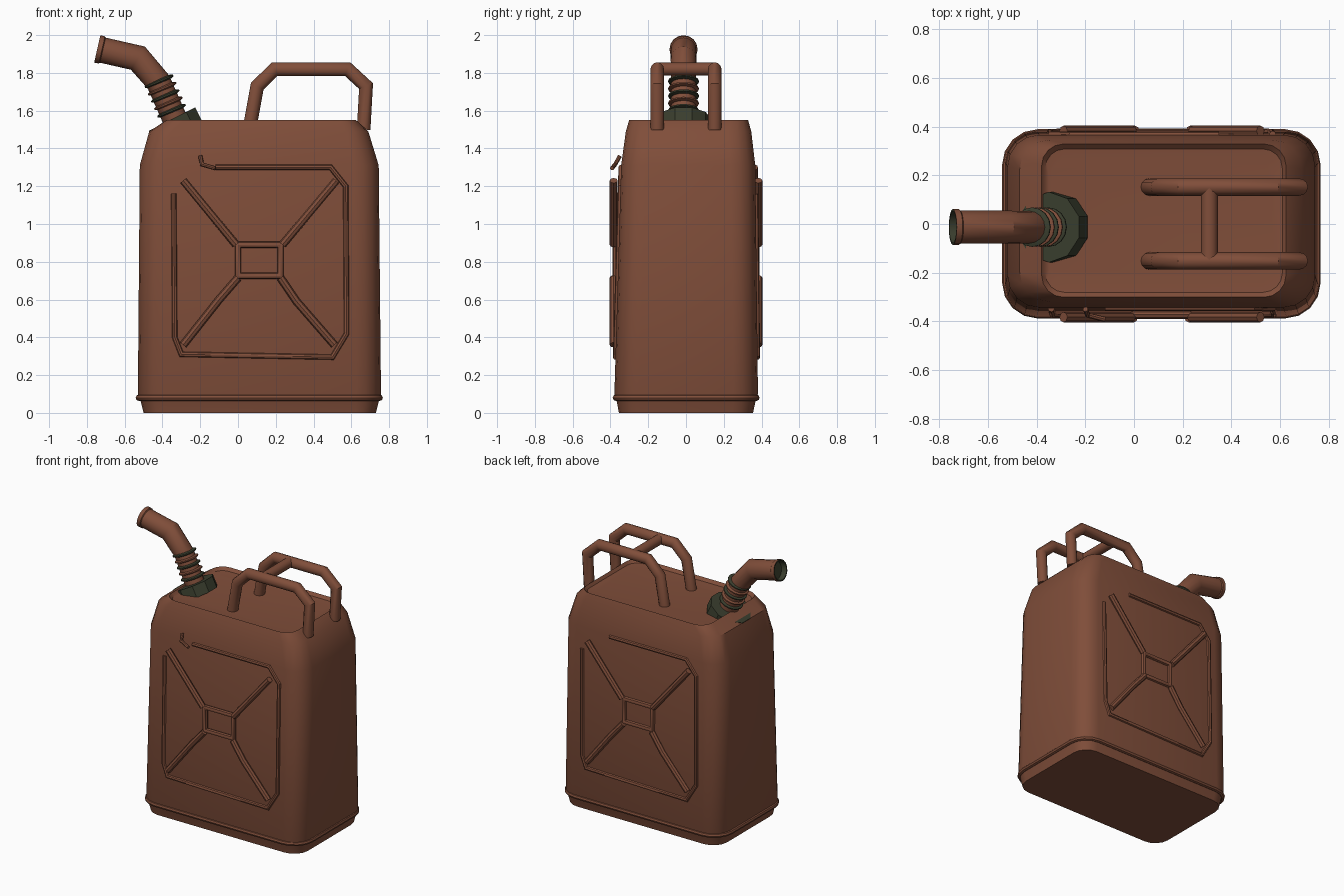
import bpy, bmesh, math
from mathutils import Vector as V

if "Cube" in bpy.data.objects:
    bpy.data.objects.remove(bpy.data.objects["Cube"])


def material(name, rgb):
    m = bpy.data.materials.new(name)
    m.diffuse_color = (*rgb, 1)
    m.use_nodes = True
    m.node_tree.nodes["Principled BSDF"].inputs["Base Color"].default_value = m.diffuse_color
    return m


BROWN = material("rust_brown", (0.216, 0.076, 0.042))
GREEN = material("dark_olive", (0.042, 0.048, 0.027))


def finish(name, bm, mats, angle=35):
    bmesh.ops.recalc_face_normals(bm, faces=bm.faces)
    me = bpy.data.meshes.new(name)
    bm.to_mesh(me)
    bm.free()
    for m in mats:
        me.materials.append(m)
    me.shade_smooth()
    me.set_sharp_from_angle(angle=math.radians(angle))
    ob = bpy.data.objects.new(name, me)
    bpy.context.collection.objects.link(ob)
    return ob


def loft(bm, rings, closed=False):
    """Skin a list of point rings; returns the end cap face."""
    vs = [[bm.verts.new(p) for p in r] for r in rings]
    n = len(vs[0])
    for a, b in zip(vs, vs[1:] + vs[:1] if closed else vs[1:]):
        for i in range(n):
            j = (i + 1) % n
            bm.faces.new((a[i], a[j], b[j], b[i]))
    if closed:
        return None
    bm.faces.new(vs[0])
    return bm.faces.new(vs[-1])


def tube_rings(path, radius, normal, sides=10, closed=False):
    """Mitred rings along a path."""
    pts = [V(p) for p in path]
    rings = []
    for i, p in enumerate(pts):
        d0 = (p - pts[i - 1]).normalized() if i or closed else None
        last = i == len(pts) - 1
        d1 = (pts[(i + 1) % len(pts)] - p).normalized() if not last or closed else d0
        d0 = d0 or d1
        t = (d0 + d1).normalized()
        n = V(normal)
        n = (n - t * n.dot(t)).normalized()
        side = t.cross(n) / max(t.dot(d0), 0.5)
        r = radius[i] if isinstance(radius, list) else radius
        rings.append([p + r * (math.cos(k * math.tau / sides) * n + math.sin(k * math.tau / sides) * side)
                      for k in range(sides)])
    return rings


def tube(name, path, radius, normal=(0, 1, 0), sides=10, closed=False, mat=BROWN):
    bm = bmesh.new()
    loft(bm, tube_rings(path, radius, normal, sides, closed), closed)
    return finish(name, bm, [mat])


def section(z, x0, x1, hy, r, seg=4):
    """Rounded rectangle at height z."""
    cy = 0.009 * z
    out = []
    for k, (cx, sy) in enumerate([(x1 - r, 1), (x0 + r, 1), (x0 + r, -1), (x1 - r, -1)]):
        for s in range(seg + 1):
            a = (k + s / seg) * math.pi / 2
            out.append((cx + r * math.cos(a), cy + sy * (hy - r) + r * math.sin(a), z))
    return out


# can body with sloped shoulders and a slightly sunken top
bm = bmesh.new()
loft(bm, [section(*s) for s in [
    (0.0, -0.50, 0.73, 0.355, 0.11), (0.06, -0.515, 0.745, 0.367, 0.12),
    (0.10, -0.53, 0.757, 0.38, 0.13), (1.31, -0.52, 0.745, 0.355, 0.13),
    (1.49, -0.47, 0.69, 0.332, 0.12), (1.55, -0.38, 0.625, 0.315, 0.09),
    (1.53, -0.365, 0.61, 0.295, 0.08), (1.525, -0.35, 0.58, 0.23, 0.05)]])
finish("can_body", bm, [BROWN])

# bead around the foot
tube("foot_bead", section(0.08, -0.525, 0.75, 0.372, 0.13), 0.017, (0, 0, 1), 8, True)

# pressed panels: the back is the front turned half round
frame = [(-0.12, 1.30), (0.49, 1.30), (0.57, 1.20), (0.575, 0.42), (0.50, 0.295),
         (-0.30, 0.31), (-0.335, 0.40), (-0.34, 1.16)]
square = [(0.0, 0.89), (0.225, 0.89), (0.225, 0.725), (0.0, 0.725)]
ribs = [[(-0.01, 0.89), (-0.29, 1.23)], [(0.235, 0.89), (0.52, 1.23)],
        [(0.0, 0.715), (-0.10, 0.60), (-0.29, 0.36)], [(0.225, 0.715), (0.31, 0.59), (0.51, 0.36)]]
for side, s in (("front", -1), ("back", 1)):
    def place(pts, y=None):
        return [(x if s < 0 else 0.23 - x,
                 s * y if y else s * (0.382 - 0.0207 * z) + 0.009 * z, z) for x, z in pts]
    tube(side + "_panel_frame", place(frame), 0.014, sides=8)
    tube(side + "_centre_square", place(square, 0.373), 0.017, sides=8, closed=True)
    for i, r in enumerate(ribs):
        tube(f"{side}_rib_{i + 1}", place(r, 0.383), 0.021, sides=8)

# loose end of the front frame
tube("loose_frame_end", [(-0.20, -0.35, 1.36), (-0.19, -0.375, 1.315), (-0.12, -0.392, 1.295)], 0.011, sides=8)

# twin handles and their cross bar
for side, y in (("front", -0.152), ("back", 0.152)):
    tube(side + "_handle", [(0.06, y, 1.50), (0.102, y, 1.73), (0.195, y, 1.82), (0.58, y, 1.82),
                            (0.678, y, 1.73), (0.665, y, 1.50)], 0.036, sides=12)
tube("handle_cross_bar", [(0.31, -0.152, 1.82), (0.31, 0.152, 1.82)], 0.035, (0, 0, 1), 12)

# screw collar
SY = -0.013
axis = V((-0.45, 0, 0.89)).normalized()
top = V((-0.35, SY, 1.555))
tube("screw_collar", [top - axis * 0.08, top], 0.145, sides=10, mat=GREEN)

# bent spout with a lipped, hollow tip
bend, tip = V((-0.53, SY, 1.878)), V((-0.745, SY, 1.927))
out = (tip - bend).normalized()
bm = bmesh.new()
cap = loft(bm, tube_rings(
    [(-0.31, SY, 1.50), (-0.42, SY, 1.75), bend, tip - out * 0.03, tip - out * 0.025, tip],
    [0.066, 0.066, 0.068, 0.068, 0.074, 0.074], (0, 1, 0), 16))
bm.normal_update()
cap.material_index = 1
for thick, depth in ((0.008, 0), (0.002, -0.04)):
    new = bmesh.ops.inset_individual(bm, faces=[cap], thickness=thick, depth=depth)
    for f in new["faces"]:
        f.material_index = 1
finish("spout", bm, [BROWN, GREEN])

# bellows rings on the spout neck
a, b = V((-0.352, SY, 1.60)), V((-0.418, SY, 1.755))
d = (b - a).normalized()
for i in range(5):
    c = a.lerp(b, i / 4)
    tube(f"bellows_ring_{i + 1}", [c - d * 0.011, c - d * 0.004, c + d * 0.004, c + d * 0.011],
         [0.064, 0.081, 0.081, 0.064], sides=16, mat=GREEN if i % 2 == 0 else BROWN)
